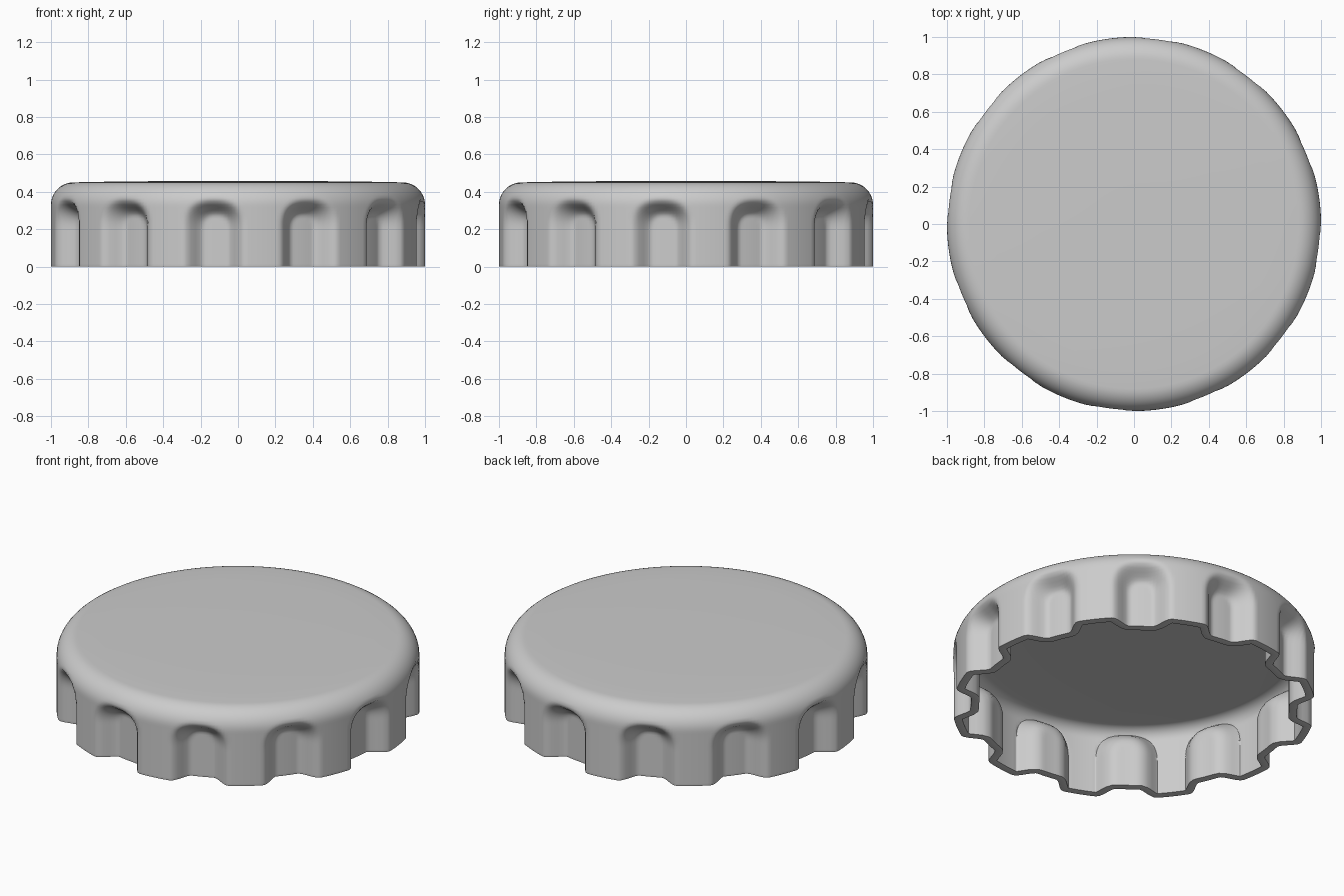
import bpy, bmesh, math

if "Cube" in bpy.data.objects:
    bpy.data.objects.remove(bpy.data.objects["Cube"])

COLS = 12 * 28          # columns around the cap
HEIGHT = 0.45
FILLET = 0.12
FLUTE_DEPTH = 0.10


def flute(a, z):
    """Depth of the arched dents repeated twelve times around the skirt."""
    step = math.radians(30)
    u = (a - math.radians(22.5) + step / 2) % step - step / 2
    v = max(0.0, z - 0.20)
    d = (abs(u) ** 2.6 + v ** 2.6) ** (1 / 2.6)
    t = min(1.0, max(0.0, (0.168 - d) / 0.10))
    return FLUTE_DEPTH * t * t * (3 - 2 * t)


# Side profile: straight skirt, rounded shoulder, slightly domed top
wall_top = HEIGHT - FILLET
profile = [(1.0, wall_top * i / 22) for i in range(23)]
for i in range(1, 11):
    t = math.pi / 2 * i / 10
    profile.append((1 - FILLET + FILLET * math.cos(t), wall_top + FILLET * math.sin(t)))
profile += [(0.75, 0.453), (0.5, 0.456), (0.2, 0.457)]

# Revolve the profile, pressing in the flutes
bm = bmesh.new()
rings = []
for r, z in profile:
    ring = []
    for c in range(COLS):
        a = 2 * math.pi * c / COLS
        rr = r - flute(a, z)
        ring.append(bm.verts.new((rr * math.cos(a), rr * math.sin(a), z)))
    rings.append(ring)
for lo, hi in zip(rings, rings[1:]):
    for c in range(COLS):
        n = (c + 1) % COLS
        bm.faces.new((lo[c], lo[n], hi[n], hi[c]))
centre = bm.verts.new((0, 0, 0.457))
for c in range(COLS):
    bm.faces.new((rings[-1][c], rings[-1][(c + 1) % COLS], centre))

mesh = bpy.data.meshes.new("bottle_cap")
bm.to_mesh(mesh)
bm.free()
cap = bpy.data.objects.new("bottle_cap", mesh)
bpy.context.collection.objects.link(cap)

# Thin shell with a rounded rim
shell = cap.modifiers.new("shell", 'SOLIDIFY')
shell.thickness = 0.045
shell.offset = -1
rim = cap.modifiers.new("rim", 'BEVEL')
rim.width = 0.014
rim.segments = 3
rim.limit_method = 'ANGLE'
rim.angle_limit = math.radians(60)

bpy.context.view_layer.objects.active = cap
cap.select_set(True)
bpy.ops.object.shade_smooth()
